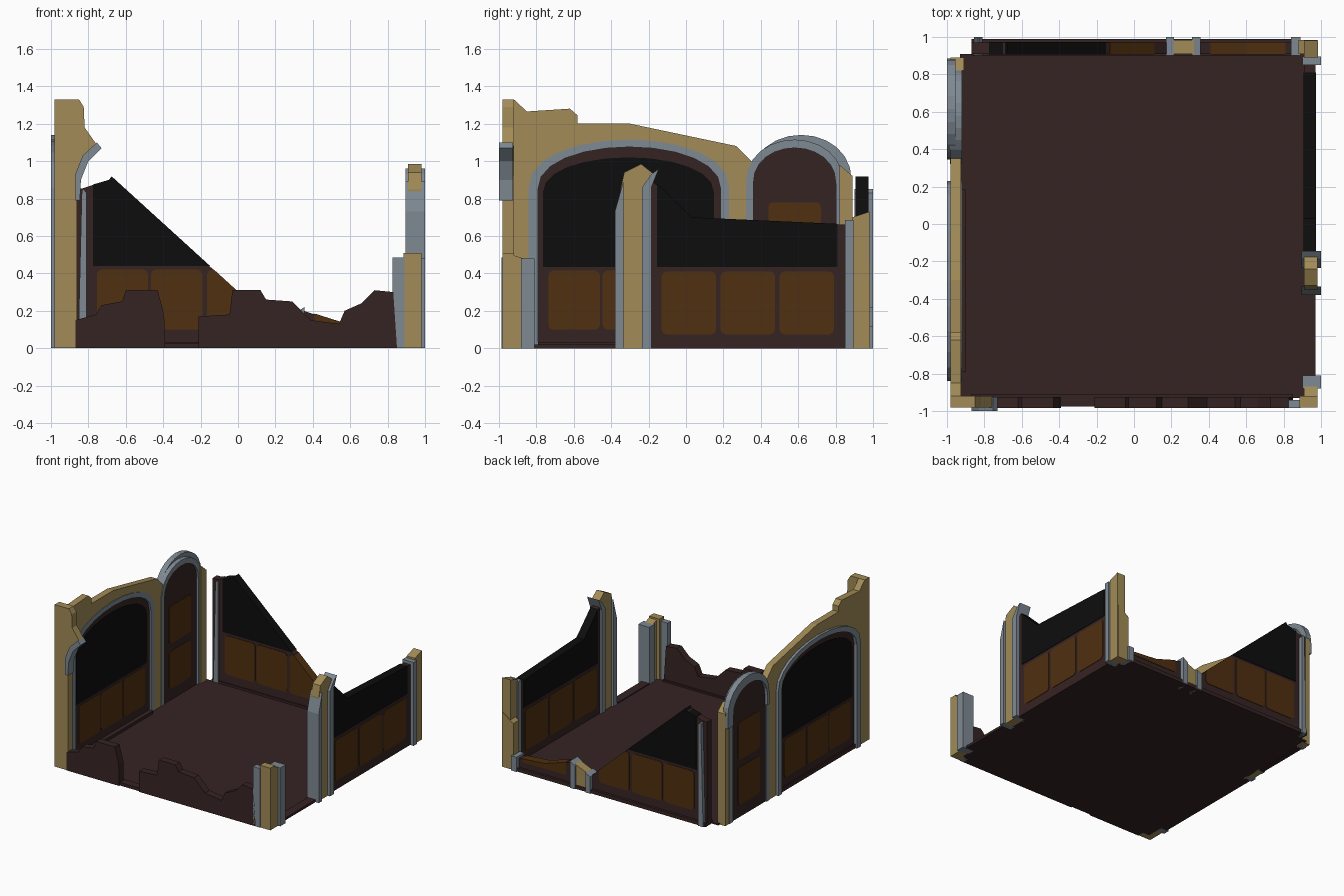
import bpy, bmesh, math


def material(name, rgb):
    m = bpy.data.materials.new(name)
    m.diffuse_color = (*rgb, 1)
    return m


SAND = material("sandstone", (0.36, 0.26, 0.095))
GREY = material("grey_trim", (0.21, 0.25, 0.29))
DARK = material("dark_wood", (0.037, 0.017, 0.017))
BROWN = material("brown_panel", (0.08, 0.029, 0.005))
BLACK = material("black_glass", (0.004, 0.004, 0.004))


def prism(name, pts, axis, a, b, mat):
    """Extrude a (u, z) outline along x or y from a to b."""
    bm = bmesh.new()

    def vert(u, z, d):
        return bm.verts.new((d, u, z) if axis == "x" else (u, d, z))
    lo = [vert(u, z, a) for u, z in pts]
    hi = [vert(u, z, b) for u, z in pts]
    caps = [bm.faces.new(lo), bm.faces.new(hi[::-1])]
    n = len(pts)
    for i in range(n):
        j = (i + 1) % n
        bm.faces.new((lo[j], lo[i], hi[i], hi[j]))
    bmesh.ops.recalc_face_normals(bm, faces=bm.faces)
    bmesh.ops.triangulate(bm, faces=caps)
    me = bpy.data.meshes.new(name)
    bm.to_mesh(me)
    bm.free()
    me.materials.append(mat)
    ob = bpy.data.objects.new(name, me)
    bpy.context.collection.objects.link(ob)
    return ob


def rect(u0, u1, z0, z1):
    return [(u0, z0), (u1, z0), (u1, z1), (u0, z1)]


def rounded(u0, u1, z0, z1, r=0.025):
    pts = []
    for cu, cz, s in ((u1 - r, z0 + r, -90), (u1 - r, z1 - r, 0),
                      (u0 + r, z1 - r, 90), (u0 + r, z0 + r, 180)):
        for k in range(3):
            t = math.radians(s + 45 * k)
            pts.append((cu + r * math.cos(t), cz + r * math.sin(t)))
    return pts


def arch(u0, u1, spring, top, base=0.0, n=12):
    """Outline from the left foot, over the top, to the right foot."""
    c, r = (u0 + u1) / 2, (u1 - u0) / 2
    pts = [(u0, base)]
    for k in range(n + 1):
        t = math.pi * (1 - k / n)
        pts.append((c + r * math.cos(t), spring + (top - spring) * math.sin(t) ** 0.9
                    if 0 < k < n else spring))
    return pts + [(u1, base)]


def clip(pts, f):
    """Keep the part of an outline where f(u, z) >= 0."""
    out = []
    for i, p in enumerate(pts):
        q = pts[(i + 1) % len(pts)]
        fp, fq = f(*p), f(*q)
        if fp >= 0:
            out.append(p)
        if fp * fq < 0:
            t = fp / (fp - fq)
            out.append((p[0] + t * (q[0] - p[0]), p[1] + t * (q[1] - p[1])))
    return out


# floor
prism("floor", rect(-0.93, 0.91, 0, 0.012), "y", -0.93, 0.91, DARK)

# left wall: broken sandstone with a wide arch and a doorway
big_hole = arch(-0.82, 0.21, 0.86, 1.09)
prism("left_wall", [(-0.98, 0), (-0.98, 1.33), (-0.92, 1.33), (-0.85, 1.265), (-0.62, 1.28),
                    (-0.58, 1.245), (-0.58, 1.2), (-0.3, 1.2), (0.27, 1.08), (0.36, 0.99),
                    (0.34, 0.9), (0.34, 0)] + big_hole[::-1], "x", -0.98, -0.925, SAND)
prism("left_wall_end", [(0.82, 0), (0.89, 0), (0.89, 0.92), (0.82, 0.98)],
      "x", -0.98, -0.91, SAND)
prism("wide_arch_trim", arch(-0.84, 0.23, 0.86, 1.115) + arch(-0.79, 0.185, 0.85, 1.075)[::-1],
      "x", -1.0, -0.92, GREY)
prism("door_arch_trim", arch(0.32, 0.84, 0.88, 1.115) + arch(0.36, 0.80, 0.88, 1.07)[::-1],
      "x", -0.985, -0.92, GREY)
prism("door_arch_hood", arch(0.345, 0.885, 0.89, 1.14, 0.8) + arch(0.37, 0.81, 0.88, 1.07, 0.8)[::-1],
      "x", -1.0, -0.955, GREY)
prism("wide_arch_screen", arch(-0.80, 0.195, 0.85, 1.08), "x", -0.975, -0.935, DARK)
prism("door_leaf", arch(0.35, 0.81, 0.88, 1.075), "x", -0.975, -0.935, DARK)
prism("wide_arch_sill", rect(-0.79, 0.185, 0, 0.035), "x", -0.985, -0.90, DARK)
prism("wide_arch_glass", arch(-0.765, 0.15, 0.83, 1.02, 0.435), "x", -0.979, -0.931, BLACK)
for i, y in enumerate((-0.735, -0.445, -0.155)):
    prism(f"wide_arch_panel_{i}", rounded(y, y + 0.275, 0.1, 0.415), "x", -0.979, -0.931, BROWN)
for i, z in enumerate((0.1, 0.47)):
    prism(f"door_panel_{i}", rounded(0.44, 0.72, z, z + 0.31), "x", -0.979, -0.931, BROWN)

# front left corner pier with the stub of a broken arch
prism("front_left_pier", [(-0.98, 0), (-0.86, 0), (-0.86, 0.92), (-0.82, 1.0), (-0.75, 1.08),
                          (-0.82, 1.18), (-0.825, 1.29), (-0.85, 1.33), (-0.98, 1.33)],
      "y", -0.98, -0.92, SAND)
prism("arch_stub_trim", [(-0.87, 0.79), (-0.845, 0.79), (-0.84, 0.9), (-0.80, 1.0), (-0.73, 1.07),
                         (-0.755, 1.1), (-0.83, 1.03), (-0.87, 0.93)], "y", -1.0, -0.925, GREY)

# front wall: two low broken pieces
prism("front_wall_left", [(-0.87, 0), (-0.39, 0), (-0.395, 0.18), (-0.43, 0.31), (-0.6, 0.31),
                          (-0.62, 0.25), (-0.73, 0.23), (-0.76, 0.18), (-0.87, 0.15)],
      "y", -0.985, -0.925, DARK)
prism("front_wall_right", [(-0.21, 0), (0.85, 0), (0.83, 0.3), (0.73, 0.31), (0.66, 0.24),
                           (0.57, 0.2), (0.54, 0.13), (0.39, 0.15), (0.29, 0.25), (0.15, 0.26),
                           (0.12, 0.31), (-0.03, 0.31), (-0.045, 0.18), (-0.21, 0.17)],
      "y", -0.985, -0.925, DARK)
prism("front_wall_base", rect(-0.87, 0.85, 0, 0.025), "y", -0.975, -0.91, DARK)

# front right corner pier and trims
prism("front_right_pier", rect(0.885, 0.98, 0, 0.51), "y", -0.98, -0.92, SAND)
prism("front_right_pier_return", [(-0.98, 0), (-0.87, 0), (-0.87, 0.48), (-0.93, 0.5), (-0.98, 0.51)],
      "x", 0.91, 0.98, SAND)
prism("pier_trim_front", rect(0.825, 0.89, 0, 0.485), "y", -0.985, -0.94, GREY)
prism("pier_trim_side", rect(-0.88, -0.81, 0, 0.48), "x", 0.90, 1.0, GREY)

# right wall: middle pier with grey trims, screen and end pier
prism("middle_pier", [(-0.345, 0), (-0.225, 0), (-0.20, 0.2), (-0.2, 0.9), (-0.17, 0.93),
                      (-0.24, 0.985), (-0.33, 0.94), (-0.35, 0.85)], "x", 0.91, 0.98, SAND)
prism("middle_pier_trim_front", [(-0.38, 0), (-0.335, 0), (-0.335, 0.89), (-0.38, 0.73)],
      "x", 0.895, 1.0, GREY)
prism("middle_pier_trim_back", [(-0.235, 0), (-0.185, 0), (-0.185, 0.86), (-0.145, 0.96),
                                (-0.185, 0.93), (-0.235, 0.86)], "x", 0.895, 1.0, GREY)
prism("right_screen", [(-0.2, 0), (0.86, 0), (0.86, 0.66), (0.03, 0.69), (-0.15, 0.87), (-0.2, 0.9)],
      "x", 0.91, 0.97, DARK)
prism("right_glass", [(-0.155, 0.435), (0.81, 0.435), (0.81, 0.665), (0.03, 0.7), (-0.155, 0.88)],
      "x", 0.906, 0.974, BLACK)
for i, y in enumerate((-0.13, 0.185, 0.5)):
    prism(f"right_panel_{i}", rounded(y, y + 0.29, 0.075, 0.41), "x", 0.906, 0.974, BROWN)
prism("right_end_trim", rect(0.85, 0.895, 0, 0.685), "x", 0.90, 1.0, GREY)
prism("right_end_pier", [(0.89, 0), (0.98, 0), (0.98, 0.73), (0.89, 0.70)], "x", 0.91, 0.985, SAND)
prism("right_sill", rect(-0.81, -0.38, 0, 0.02), "x", 0.90, 0.97, DARK)

# back wall: screen broken along a falling diagonal
def below(u, z):
    return 0.3 - 0.91 * u - z


prism("back_screen", clip([(-0.87, 0), (0.2, 0), (0.2, 0.95), (-0.66, 0.95), (-0.66, 0.91),
                           (-0.83, 0.855), (-0.87, 0.855)], below), "y", 0.91, 0.97, DARK)
prism("back_glass", clip([(-0.775, 0.44), (0.1, 0.44), (0.1, 0.95), (-0.65, 0.95), (-0.69, 0.9),
                          (-0.775, 0.875)], lambda u, z: below(u, z) + 0.004), "y", 0.906, 0.974, BLACK)
for i, x in enumerate((-0.755, -0.465, -0.165)):
    prism(f"back_panel_{i}", clip(rounded(x, x + 0.275, 0.1, 0.42),
          lambda u, z: below(u, z) + 0.003), "y", 0.906, 0.974, BROWN)
prism("back_left_trim", [(-0.855, 0), (-0.81, 0), (-0.81, 0.83), (-0.825, 0.85), (-0.835, 0.84)],
      "y", 0.90, 1.0, GREY)
prism("back_base", rect(-0.87, 0.86, 0, 0.03), "y", 0.90, 0.99, DARK)

# back wall stump and low broken screen beyond it
prism("back_stump", [(0.2, 0), (0.32, 0), (0.32, 0.2), (0.2, 0.15)], "y", 0.91, 0.985, SAND)
prism("back_stump_trim_left", [(0.17, 0), (0.215, 0), (0.215, 0.16), (0.17, 0.14)],
      "y", 0.90, 1.0, GREY)
prism("back_stump_trim_right", [(0.31, 0), (0.355, 0), (0.355, 0.22), (0.31, 0.19)],
      "y", 0.90, 1.0, GREY)
prism("back_low_screen", [(0.35, 0), (0.86, 0), (0.86, 0.1), (0.6, 0.12), (0.35, 0.2)],
      "y", 0.91, 0.97, DARK)
prism("back_low_panel", [(0.41, 0.08), (0.81, 0.08), (0.81, 0.108), (0.6, 0.125), (0.41, 0.185)],
      "y", 0.906, 0.974, BROWN)
prism("back_right_trim", rect(0.84, 0.89, 0, 0.12), "y", 0.90, 1.0, GREY)
prism("back_right_pier", [(0.88, 0), (0.98, 0), (0.98, 0.45), (0.88, 0.38)],
      "y", 0.91, 0.984, SAND)
